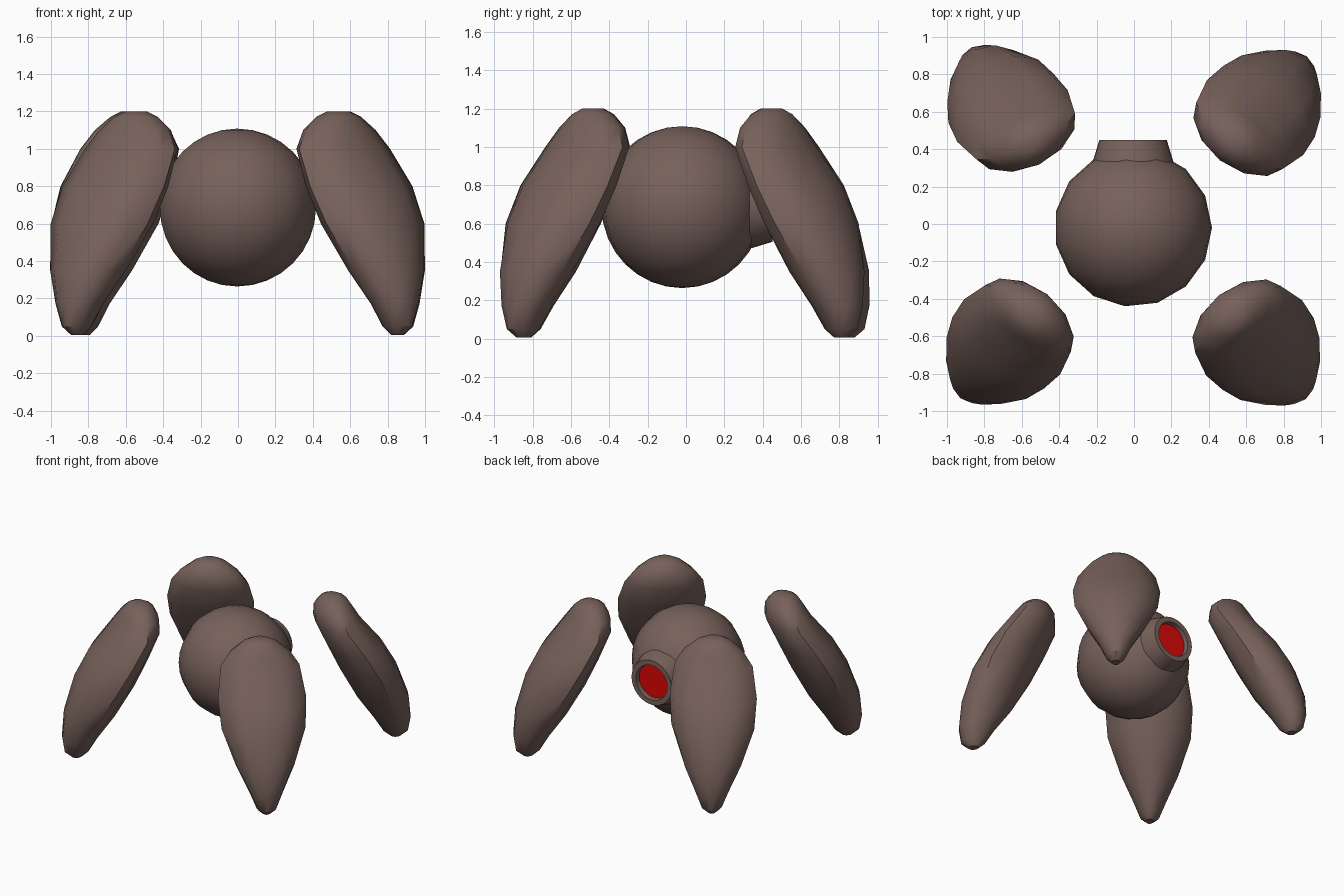
import bpy, bmesh, math
from mathutils import Vector, Matrix

if "Cube" in bpy.data.objects:
    bpy.data.objects.remove(bpy.data.objects["Cube"])


def material(name, rgb):
    m = bpy.data.materials.new(name)
    m.diffuse_color = (*rgb, 1.0)
    m.use_nodes = True
    m.node_tree.nodes["Principled BSDF"].inputs["Base Color"].default_value = m.diffuse_color
    return m


brown = material("warm_brown", (0.185, 0.12, 0.103))
red = material("lens_red", (0.7, 0.002, 0.002))


def finish(name, bm, mat, angle=40):
    bmesh.ops.recalc_face_normals(bm, faces=bm.faces)
    me = bpy.data.meshes.new(name)
    bm.to_mesh(me)
    bm.free()
    me.materials.append(mat)
    ob = bpy.data.objects.new(name, me)
    bpy.context.collection.objects.link(ob)
    bpy.ops.object.select_all(action='DESELECT')
    ob.select_set(True)
    bpy.context.view_layer.objects.active = ob
    bpy.ops.object.shade_smooth_by_angle(angle=math.radians(angle))
    return ob


def loft(bm, rings, caps=True):
    loops = [[bm.verts.new(p) for p in ring] for ring in rings]
    for a, b in zip(loops, loops[1:]):
        for i in range(len(a)):
            j = (i + 1) % len(a)
            bm.faces.new((a[i], a[j], b[j], b[i]))
    if caps:
        bm.faces.new(loops[0])
        bm.faces.new(loops[-1])


# Round body
bm = bmesh.new()
bmesh.ops.create_uvsphere(bm, u_segments=15, v_segments=16, radius=0.422,
                          matrix=Matrix.Rotation(-math.pi / 2, 4, 'Z'))
bmesh.ops.translate(bm, verts=bm.verts, vec=(-0.005, -0.02, 0.686))
finish("body", bm, brown, 60)


# Tapered eye tube at the back, with a recessed rim
def circle(radius, y, n=32):
    return [(radius * math.cos(2 * math.pi * i / n) - 0.005, y,
             0.685 + radius * math.sin(2 * math.pi * i / n)) for i in range(n)]


bm = bmesh.new()
loft(bm, [circle(0.225, 0.28), circle(0.215, 0.335), circle(0.18, 0.45),
          circle(0.14, 0.45), circle(0.135, 0.41)], caps=False)
finish("eye_tube", bm, brown, 30)

# Red lens inside the tube
bm = bmesh.new()
bm.faces.new([bm.verts.new(p) for p in reversed(circle(0.138, 0.415))])
lens = finish("lens", bm, red)
if lens.data.polygons[0].normal.y < 0:
    lens.data.flip_normals()

# Leg pod sections: height, distance from centre, half width,
# outer half thickness, inner half thickness
SECTIONS = [(0.005, 1.235, 0.03, 0.035, 0.04), (0.05, 1.24, 0.075, 0.085, 0.10),
            (0.17, 1.22, 0.125, 0.125, 0.155), (0.35, 1.145, 0.215, 0.18, 0.205),
            (0.6, 1.03, 0.31, 0.205, 0.225), (0.8, 0.916, 0.326, 0.205, 0.205),
            (1.0, 0.785, 0.29, 0.175, 0.165), (1.1, 0.755, 0.22, 0.145, 0.135),
            (1.17, 0.75, 0.13, 0.105, 0.095), (1.2, 0.755, 0.065, 0.05, 0.05)]


def leg(name, sx, sy, dx, dy, yaw, twist, sides=12):
    def heading(deg):
        a = math.radians(45 + deg)
        return Vector((sx * math.cos(a), sy * math.sin(a), 0))

    straight, path, out = heading(0), heading(yaw), heading(twist)
    side = Vector((-out.y, out.x, 0))
    rings = []
    for z, r, w, d_out, d_in in SECTIONS:
        ring = []
        for i in range(sides):
            a = 2 * math.pi * i / sides
            c = math.cos(a)
            # the inner face is fuller along its middle ridge
            off = d_out * c if c > 0 else -d_in * abs(c) ** 1.15
            p = straight + path * (r - 1.0) + out * off + side * (w * math.sin(a))
            ring.append(p + Vector((dx, dy, z)))
        rings.append(ring)
    bm = bmesh.new()
    loft(bm, rings)
    finish(name, bm, brown, 38)


# Four splayed legs
leg("front_right_leg", 1, -1, -0.01, 0.035, 4, 7)
leg("front_left_leg", -1, -1, 0.0, 0.04, 4, 7)
leg("back_right_leg", 1, 1, -0.005, -0.075, 4, 7)
leg("back_left_leg", -1, 1, 0.012, -0.06, 12, 20)
